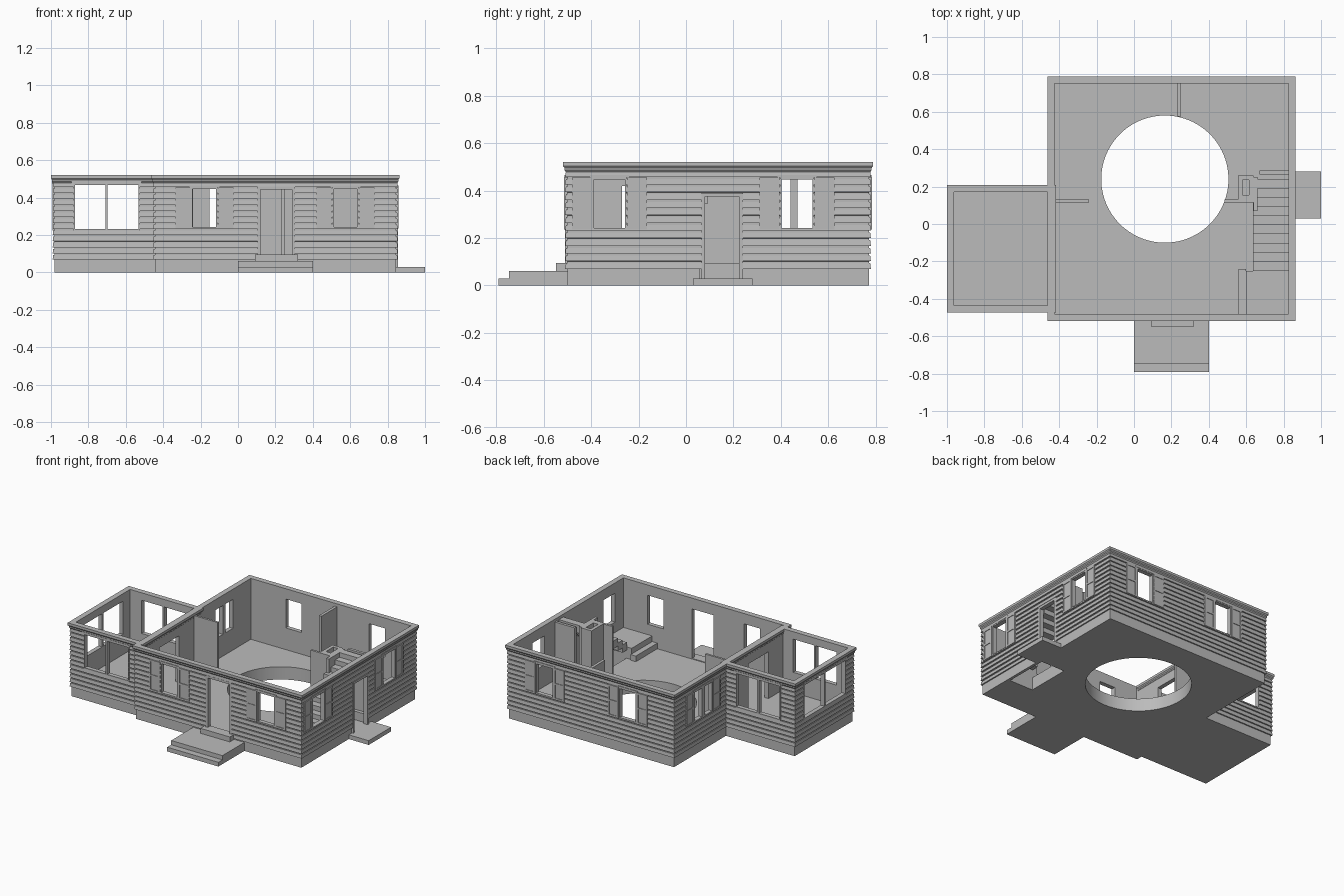
import bpy, bmesh
from mathutils import Matrix, Vector

if "Cube" in bpy.data.objects:
    bpy.data.objects.remove(bpy.data.objects["Cube"], do_unlink=True)

grey = bpy.data.materials.new("plain_grey")
grey.use_nodes = True
grey.diffuse_color = (0.5, 0.5, 0.5, 1)
grey.node_tree.nodes["Principled BSDF"].inputs["Base Color"].default_value = (0.5, 0.5, 0.5, 1)

# Outer wall rectangles: x0, x1, y0, y1
MAIN = (-0.445, 0.845, -0.5, 0.77)
WING = (-0.982, -0.435, -0.455, 0.19)
FLOOR, SIDING_Z, WALL_TOP, THICK = 0.09, 0.07, 0.49, 0.02


def finish(name, bm):
    bmesh.ops.recalc_face_normals(bm, faces=bm.faces)
    mesh = bpy.data.meshes.new(name)
    bm.to_mesh(mesh)
    bm.free()
    mesh.materials.append(grey)
    obj = bpy.data.objects.new(name, mesh)
    bpy.context.collection.objects.link(obj)
    return obj


def add_box(bm, x0, x1, y0, y1, z0, z1):
    size = Matrix.Diagonal((abs(x1 - x0), abs(y1 - y0), abs(z1 - z0), 1))
    mid = Vector((x0 + x1, y0 + y1, z0 + z1)) / 2
    bmesh.ops.create_cube(bm, size=1, matrix=Matrix.Translation(mid) @ size)


def boxes(name, *dims):
    bm = bmesh.new()
    for d in dims:
        add_box(bm, *d)
    return finish(name, bm)


def ring(name, rect, profile):
    """Sweep a closed (outset, z) profile around a rectangle."""
    x0, x1, y0, y1 = rect
    bm = bmesh.new()
    loops = []
    for o, z in profile:
        corners = ((x0 - o, y0 - o), (x1 + o, y0 - o), (x1 + o, y1 + o), (x0 - o, y1 + o))
        loops.append([bm.verts.new((x, y, z)) for x, y in corners])
    for a, b in zip(loops, loops[1:] + loops[:1]):
        for i in range(4):
            j = (i + 1) % 4
            bm.faces.new((a[i], a[j], b[j], b[i]))
    return finish(name, bm)


def cut(obj, cutter):
    mod = obj.modifiers.new("cut", 'BOOLEAN')
    mod.operation, mod.solver, mod.object = 'DIFFERENCE', 'EXACT', cutter
    deps = bpy.context.evaluated_depsgraph_get()
    mesh = bpy.data.meshes.new_from_object(obj.evaluated_get(deps))
    obj.modifiers.clear()
    obj.data = mesh


def on_wall(rect, side, a0, a1, z0, z1, d0, d1):
    """Box dimensions along a wall, with d measured outwards from it."""
    x0, x1, y0, y1 = rect
    if side == "front":
        return a0, a1, y0 - d1, y0 - d0, z0, z1
    if side == "back":
        return a0, a1, y1 + d0, y1 + d1, z0, z1
    if side == "left":
        return x0 - d1, x0 - d0, a0, a1, z0, z1
    return x1 + d0, x1 + d1, a0, a1, z0, z1


# Lapped siding walls
rows = 13
pitch = (WALL_TOP - SIDING_Z) / rows
lap = [(-THICK, SIDING_Z)]
for i in range(rows):
    z = SIDING_Z + i * pitch
    lap += [(0.009, z), (0.006, z + pitch * 0.75), (0, z + pitch * 0.75), (0, z + pitch * 0.99)]
lap += [(0, WALL_TOP), (-THICK, WALL_TOP)]
main_walls = ring("main_walls", MAIN, lap)
wing_walls = ring("wing_walls", WING, lap)

# Cornices along the wall tops
cornice = [(-THICK, 0.478), (0.006, 0.478), (0.012, 0.486), (0.012, 0.495),
           (0.018, 0.503), (0.018, 0.52), (-THICK, 0.52)]
ring("main_cornice", MAIN, cornice)
ring("wing_cornice", WING, cornice)

# Openings: name, rect, side, start, end, bottom, top, shutters, mullion
openings = [
    ("front_left_window", MAIN, "front", -0.25, -0.11, 0.235, 0.455, True, None),
    ("front_right_window", MAIN, "front", 0.505, 0.645, 0.235, 0.455, True, None),
    ("right_front_window", MAIN, "right", -0.395, -0.25, 0.235, 0.455, True, None),
    ("right_back_window", MAIN, "right", 0.395, 0.54, 0.235, 0.455, True, None),
    ("back_left_window", MAIN, "back", -0.16, -0.02, 0.235, 0.455, True, None),
    ("back_right_window", MAIN, "back", 0.49, 0.63, 0.235, 0.455, True, None),
    ("left_window", MAIN, "left", 0.35, 0.56, 0.235, 0.455, True, 0.03),
    ("wing_front_window", WING, "front", -0.88, -0.525, 0.225, 0.475, False, 0.012),
    ("wing_back_window", WING, "back", -0.88, -0.525, 0.225, 0.475, False, 0.012),
    ("wing_left_window", WING, "left", -0.37, 0.1, 0.225, 0.475, False, 0.012),
    ("front_door", MAIN, "front", 0.105, 0.305, 0.092, 0.46, False, None),
    ("side_door", MAIN, "right", 0.065, 0.24, 0.03, 0.39, False, None),
]
holes = [on_wall(r, s, a, b, z0, z1, -0.06, 0.05)
         for _, r, s, a, b, z0, z1, _, _ in openings]
holes.append((-0.5, -0.4, -0.27, -0.05, FLOOR, 0.42))  # passage to the wing
cutter = boxes("opening_cutter", *holes)
for walls in (main_walls, wing_walls):
    cut(walls, cutter)
bpy.data.objects.remove(cutter, do_unlink=True)

# Casings, mullions and shutters
for name, rect, side, a, b, z0, z1, shutters, mullion in openings:
    def part(a0, a1, b0, b1, d0, d1):
        return on_wall(rect, side, a0, a1, b0, b1, d0, d1)
    door = "door" in name
    w = 0.016 if door else 0.008
    deep = (-THICK, 0.01)
    trim = [part(a, a + w, z0, z1, *deep), part(b - w, b, z0, z1, *deep),
            part(a + w, b - w, z1 - w, z1, *deep)]
    if not door:
        trim.append(part(a + w, b - w, z0, z0 + w, *deep))
        trim.append(part(a - 0.01, b + 0.01, z1, z1 + 0.01, 0, 0.012))
    if mullion:
        mid = (a + b) / 2
        trim.append(part(mid - mullion / 2, mid + mullion / 2, z0 + w, z1 - w, *deep))
    boxes(name + "_casing", *trim)
    if shutters:
        for label, s0, s1 in (("low", a - 0.085, a - 0.002), ("high", b + 0.002, b + 0.085)):
            rail = 0.012
            zm = (z0 + z1) / 2
            slabs = [part(s0, s1, z0, z1, 0, 0.009)]
            for p0, p1 in ((s0, s0 + rail), (s1 - rail, s1)):
                slabs.append(part(p0, p1, z0, z1, 0.009, 0.013))
            for q in (z0, zm - rail / 2, z1 - rail):
                slabs.append(part(s0 + rail, s1 - rail, q, q + rail, 0.009, 0.013))
            boxes(f"{name}_shutter_{label}", *slabs)

# Foundations with the round opening, stairwell and sunken side entry
main_base = boxes("main_foundation", (*MAIN, 0, FLOOR))
boxes("wing_foundation", (*WING, 0, FLOOR))
bm = bmesh.new()
bmesh.ops.create_cone(bm, cap_ends=True, segments=96, radius1=0.34, radius2=0.34, depth=1,
                      matrix=Matrix.Translation((0.165, 0.24, 0)))
round_cutter = finish("round_cutter", bm)
well_cutter = boxes("well_cutter", (0.64, 0.825, -0.25, 0.065, -0.1, 0.2))
entry_cutter = boxes("entry_cutter", (0.64, 0.9, 0.06, 0.24, 0.03, 0.2))
for c in (round_cutter, well_cutter, entry_cutter):
    cut(main_base, c)
    bpy.data.objects.remove(c, do_unlink=True)
bpy.context.view_layer.objects.active = main_base
main_base.select_set(True)
bpy.ops.object.shade_smooth_by_angle()

# Interior partitions
TOP = 0.5
boxes("back_partition", (0.23, 0.25, 0.575, 0.755, FLOOR, TOP))
boxes("left_partition", (-0.43, -0.24, 0.115, 0.13, FLOOR, TOP))
boxes("centre_partition", (0.485, 0.64, 0.115, 0.13, FLOOR, TOP))
boxes("stair_side_wall", (0.64, 0.66, 0.07, 0.25, FLOOR, TOP))
boxes("stair_end_wall", (0.67, 0.825, 0.265, 0.285, FLOOR, TOP))

# Chimney with a square flue
flue = ring("chimney", (0.555, 0.64, 0.13, 0.26),
            [(0, FLOOR), (0, TOP), (-0.024, TOP), (-0.024, FLOOR)])

# Staircase: low step, platform and upper flight
boxes("stair_first_step", (0.56, 0.6, -0.48, -0.24, FLOOR, 0.13))
boxes("stair_platform", (0.6, 0.825, -0.48, -0.25, FLOOR, 0.17))
steps = 10
run, rise = 0.049, 0.033
flight = []
for i in range(steps):
    y = -0.25 + i * run
    z = 0.17 + (i + 1) * rise
    flight.append((0.637, 0.825, y, y + run, z - 0.055, z))
boxes("stair_flight", *flight)

# Outside steps
boxes("front_steps", (0, 0.4, -0.79, -0.49, 0, 0.03), (0, 0.4, -0.745, -0.49, 0.03, 0.06))
boxes("front_door_sill", (0.09, 0.32, -0.548, -0.48, 0.06, 0.095))
boxes("side_landing", (0.84, 1.0, 0.03, 0.28, 0, 0.03))
